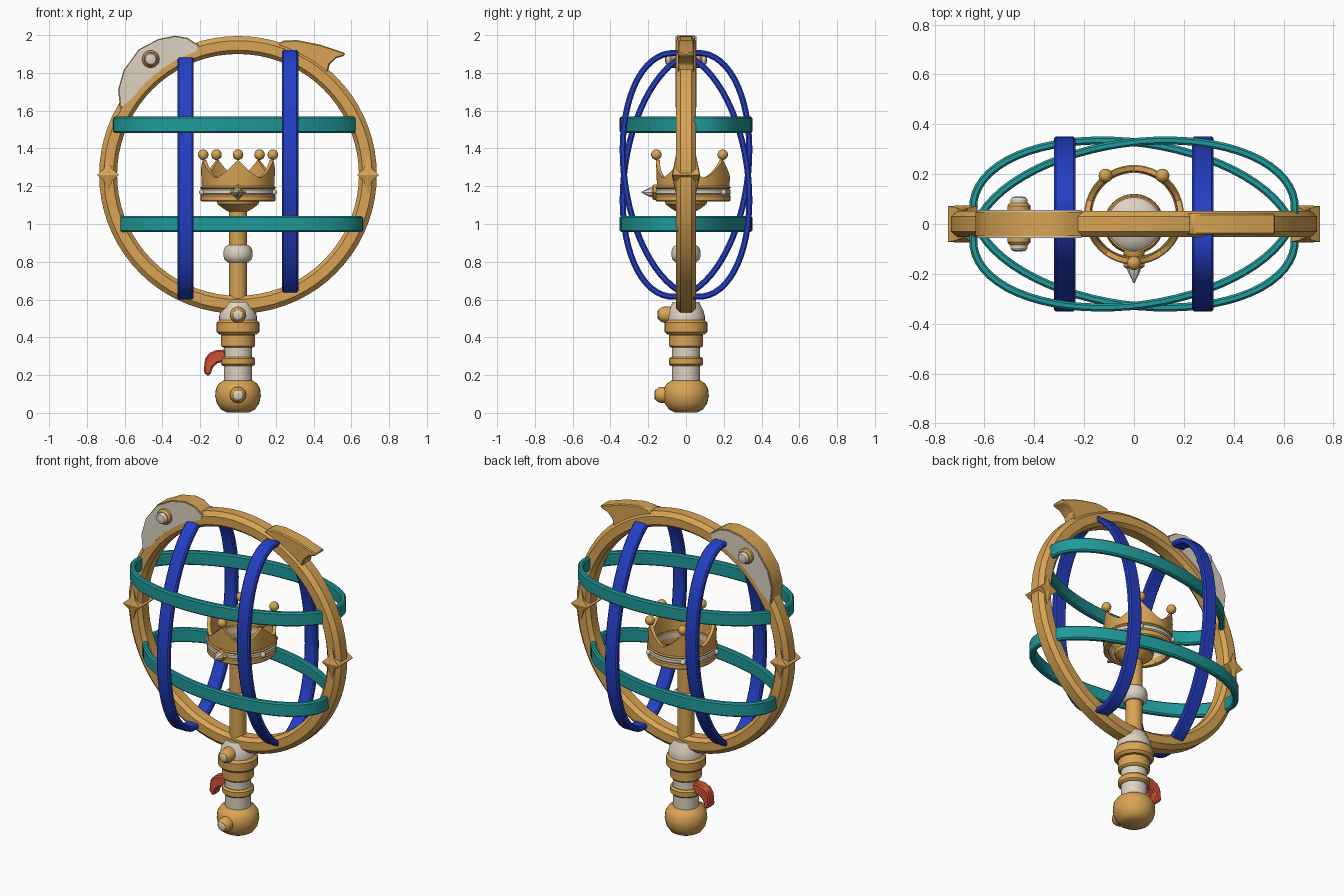
import bpy, bmesh, math
from mathutils import Matrix, Vector

if "Cube" in bpy.data.objects:
    bpy.data.objects.remove(bpy.data.objects["Cube"])

def material(name, rgb):
    m = bpy.data.materials.new(name)
    m.diffuse_color = (*rgb, 1)
    m.use_nodes = True
    m.node_tree.nodes["Principled BSDF"].inputs["Base Color"].default_value = m.diffuse_color
    return m

GOLD = material("warm gold", (0.69, 0.37, 0.09))
IVORY = material("ivory", (0.72, 0.65, 0.54))
BLUE = material("deep blue", (0.018, 0.05, 0.56))
TEAL = material("teal", (0.015, 0.32, 0.32))
RED = material("coral red", (0.62, 0.085, 0.035))
CZ = 1.26  # height of the cage centre

def finish(name, bm, mat, angle=30):
    bmesh.ops.remove_doubles(bm, verts=bm.verts, dist=1e-5)
    bmesh.ops.recalc_face_normals(bm, faces=bm.faces)
    me = bpy.data.meshes.new(name)
    bm.to_mesh(me)
    bm.free()
    me.materials.append(mat)
    ob = bpy.data.objects.new(name, me)
    bpy.context.collection.objects.link(ob)
    bpy.ops.object.select_all(action='DESELECT')
    ob.select_set(True)
    bpy.context.view_layer.objects.active = ob
    bpy.ops.object.shade_smooth_by_angle(angle=math.radians(angle))
    return ob

def skin(bm, loops, close=False):
    """Join rings of points, each ring closed."""
    rings = [[bm.verts.new(p) for p in lp] for lp in loops]
    pairs = list(zip(rings, rings[1:])) + ([(rings[-1], rings[0])] if close else [])
    for a, b in pairs:
        n = len(a)
        for i in range(n):
            bm.faces.new((a[i], a[(i + 1) % n], b[(i + 1) % n], b[i]))
    return rings

def lathe(name, profile, mat, loc=(0, 0, 0), rot=None, seg=32, close=False):
    """Spin (radius, height) points round z; open profiles are capped."""
    bm = bmesh.new()
    loops = [[(r * math.cos(2 * math.pi * i / seg), r * math.sin(2 * math.pi * i / seg), z)
              for i in range(seg)] for r, z in profile]
    rings = skin(bm, loops, close)
    if not close:
        bm.faces.new(rings[0])
        bm.faces.new(rings[-1])
    m = Matrix.Translation(loc) @ (rot.to_4x4() if rot else Matrix.Identity(4))
    bmesh.ops.transform(bm, matrix=m, verts=bm.verts)
    return finish(name, bm, mat)

def plate(name, pts, half, mat, bevel=0.0):
    """Extrude an x-z outline to +-half in y."""
    bm = bmesh.new()
    rings = skin(bm, [[(x, s * half, z) for x, z in pts] for s in (-1, 1)])
    for r in rings:
        bm.faces.new(r)
    ob = finish(name, bm, mat)
    if bevel:
        b = ob.modifiers.new("bevel", 'BEVEL')
        b.width, b.segments, b.limit_method = bevel, 1, 'ANGLE'
    return ob

def ball(name, loc, r, mat):
    bm = bmesh.new()
    bmesh.ops.create_uvsphere(bm, u_segments=16, v_segments=10, radius=r)
    bmesh.ops.translate(bm, vec=loc, verts=bm.verts)
    return finish(name, bm, mat)

FRONT = Matrix.Rotation(math.radians(90), 3, 'X')   # z axis to -y
BACK = Matrix.Rotation(math.radians(-90), 3, 'X')

# Main upright hoop with chamfered section
hoop = [(0.64, -0.03), (0.66, -0.053), (0.71, -0.053), (0.735, -0.03),
        (0.735, 0.03), (0.71, 0.053), (0.66, 0.053), (0.64, 0.03)]
lathe("main_hoop", hoop, GOLD, (0, 0, CZ), FRONT, 72, close=True)

# Four-pointed star studs on both sides of the hoop
for s, side in ((-1, "left"), (1, "right")):
    bm = bmesh.new()
    outline = [(0.058, 0, 0.072), (0.022, 0.032, 0.064), (0, 0.1, 0.054), (-0.022, 0.032, 0.064),
               (-0.058, 0, 0.072), (-0.022, -0.032, 0.064), (0, -0.1, 0.054), (0.022, -0.032, 0.064)]
    loops = [[(s * 0.688 + x, d * y, CZ + z) for x, z, y in outline] for d in (-1, 1)]
    for d, ring in zip((-1, 1), skin(bm, loops)):
        c = bm.verts.new((s * 0.688, d * 0.075, CZ))
        for i in range(8):
            bm.faces.new((ring[i], ring[(i + 1) % 8], c))
    finish(side + "_star_stud", bm, GOLD, 5)

# Elliptical cage bands, turned slightly in their own plane
def band(name, mat, offset, turn, upright):
    a, b, h, t, c = 0.65, 0.326, 0.043, 0.016, 0.008
    section = [(-t, -h + c), (-t + c, -h), (t - c, -h), (t, -h + c),
               (t, h - c), (t - c, h), (-t + c, h), (-t, h - c)]
    ca, sa = math.cos(turn), math.sin(turn)
    loops = []
    for i in range(64):
        u = 2 * math.pi * i / 64
        p = Vector((a * math.cos(u), b * math.sin(u)))
        n = Vector((b * math.cos(u), a * math.sin(u))).normalized()
        ring = []
        for d, w in section:
            q = p + n * d
            l, y = q.x * ca - q.y * sa, q.x * sa + q.y * ca
            ring.append((offset + w, y, CZ + l) if upright else (l, y, CZ + offset + w))
        loops.append(ring)
    bm = bmesh.new()
    skin(bm, loops, close=True)
    finish(name, bm, mat)

TURN = math.radians(8)
band("upper_cross_band", TEAL, 0.265, TURN, False)
band("lower_cross_band", TEAL, -0.26, -TURN, False)
band("left_upright_band", BLUE, -0.278, TURN, True)
band("right_upright_band", BLUE, 0.276, -TURN, True)

# Crest plate at upper left: gold body with thin ivory faces
outer = [(-0.624, 1.61), (-0.635, 1.71), (-0.605, 1.815), (-0.525, 1.925), (-0.42, 1.98),
         (-0.33, 1.997), (-0.265, 1.985), (-0.205, 1.945)]
inner = [(0.69 * math.cos(math.radians(d)), CZ + 0.69 * math.sin(math.radians(d)))
         for d in range(108, 150, 6)]
plate("crest_body", outer + inner, 0.048, GOLD)
mid = Vector((-0.44, 1.83))
face = [tuple(mid + (Vector(p) - mid) * 0.975) for p in outer + inner]
plate("crest_faces", face, 0.056, IVORY)

# Fin at upper right
plate("fin", [(0.2, 1.94), (0.235, 1.97), (0.31, 1.974), (0.435, 1.95), (0.568, 1.905),
              (0.562, 1.89), (0.52, 1.878), (0.485, 1.845), (0.474, 1.80), (0.40, 1.82),
              (0.28, 1.89)], 0.042, GOLD, 0.006)

# Bolts: gold collar with an ivory domed tip
def bolt(name, loc, rot, r, tip):
    lathe(name + "_collar", [(r, -0.03), (r, 0.018), (r * 0.8, 0.03)], GOLD, loc, rot, 20)
    lathe(name + "_tip", [(tip, 0), (tip, 0.042), (tip * 0.8, 0.052), (tip * 0.3, 0.056)],
          IVORY, loc, rot, 20)

bolt("crest_front_bolt", (-0.462, -0.055, 1.873), FRONT, 0.046, 0.034)
bolt("crest_back_bolt", (-0.462, 0.055, 1.873), BACK, 0.046, 0.034)
for nm, y, z in (("collar", -0.095, 0.52), ("pommel", -0.112, 0.095)):
    lathe(nm + "_bolt", [(0.043, -0.03), (0.043, 0.022), (0.037, 0.038), (0.026, 0.05)],
          GOLD, (0, y, z), FRONT, 20)
    lathe(nm + "_bolt_tip", [(0.025, 0.03), (0.025, 0.052), (0.016, 0.056)],
          IVORY, (0, y, z), FRONT, 20)

# Handle, from pommel up to collar
lathe("pommel", [(0.06, 0.003), (0.09, 0.018), (0.112, 0.05), (0.121, 0.09), (0.117, 0.13),
                 (0.1, 0.157), (0.075, 0.172)], GOLD)
lathe("grip", [(0.075, 0.16), (0.075, 0.36)], IVORY)
def handle_ring(name, r, z0, z1, c=0.01):
    lathe(name, [(r - c, z0), (r, z0 + c), (r, z1 - c), (r - c, z1)], GOLD)
handle_ring("lower_grip_ring", 0.09, 0.248, 0.297)
handle_ring("upper_grip_ring", 0.09, 0.345, 0.42)
handle_ring("guard_ring", 0.113, 0.415, 0.492, 0.014)
lathe("collar", [(0.1, 0.485), (0.1, 0.51), (0.093, 0.54), (0.077, 0.57), (0.07, 0.587)], IVORY)

# Hooked trigger
plate("trigger", [(-0.065, 0.335), (-0.115, 0.333), (-0.155, 0.315), (-0.175, 0.285),
                  (-0.182, 0.215), (-0.158, 0.193), (-0.143, 0.21), (-0.135, 0.24),
                  (-0.11, 0.262), (-0.065, 0.275)], 0.03, RED, 0.008)

# Staff with bead and flared cup
lathe("staff", [(0.048, 0.55), (0.048, 1.09)], GOLD, seg=24)
lathe("staff_bead", [(0.055, 0.797), (0.07, 0.81), (0.077, 0.83), (0.077, 0.855),
                     (0.07, 0.876), (0.055, 0.888)], IVORY)
lathe("cup", [(0.05, 1.065), (0.075, 1.08), (0.108, 1.105), (0.113, 1.125)], GOLD)
lathe("cup_dome", [(0.111, 1.12), (0.095, 1.138), (0.06, 1.152), (0.02, 1.158)], IVORY)

# Crown: five-pointed wall around an offset centre
CY = 0.037
N = 80
def crest_height(i):
    t = abs(((i / N * 5) + 0.5) % 1 - 0.5) * 2      # 0 at a point, 1 in a valley
    return 1.245 + 0.095 * (1 - t) ** 1.4
def crown_loop(r, z):
    return [(r * math.cos(a), CY + r * math.sin(a), z(i) if callable(z) else z)
            for i in range(N) for a in [2 * math.pi * i / N - math.pi / 2]]
bm = bmesh.new()
skin(bm, [crown_loop(0.188, 1.13), crown_loop(0.196, crest_height),
          crown_loop(0.176, crest_height), crown_loop(0.168, 1.13)], close=True)
finish("crown_wall", bm, GOLD)
def crown_ring(name, r, z0, z1, mat):
    lathe(name, [(0.168, z0), (r - 0.006, z0), (r, z0 + 0.006), (r, z1 - 0.006),
                 (r - 0.006, z1), (0.168, z1)], mat, (0, CY, 0), seg=48, close=True)
crown_ring("crown_base", 0.198, 1.118, 1.155, GOLD)
crown_ring("crown_band", 0.199, 1.155, 1.185, IVORY)
crown_ring("crown_trim", 0.2, 1.185, 1.2, GOLD)
for k in range(5):
    a = math.radians(72 * k - 90)
    d = Vector((math.cos(a), math.sin(a), 0))
    c = Vector((0, CY, 0))
    ball(f"crown_ball_{k + 1}", c + d * 0.194 + Vector((0, 0, 1.367)), 0.028, GOLD)
    if k:
        ball(f"crown_stud_{k + 1}", c + d * 0.2 + Vector((0, 0, 1.168)), 0.016, IVORY)

# Front jewel: gold lozenge setting and ivory spike
lathe("jewel_setting", [(0.042, -0.02), (0.042, 0.008), (0.028, 0.018)], GOLD,
      (0, -0.163, 1.168), FRONT, 4)
lathe("jewel_spike", [(0.026, 0), (0.026, 0.025), (0.003, 0.073)], IVORY,
      (0, -0.163, 1.168), FRONT, 8)
